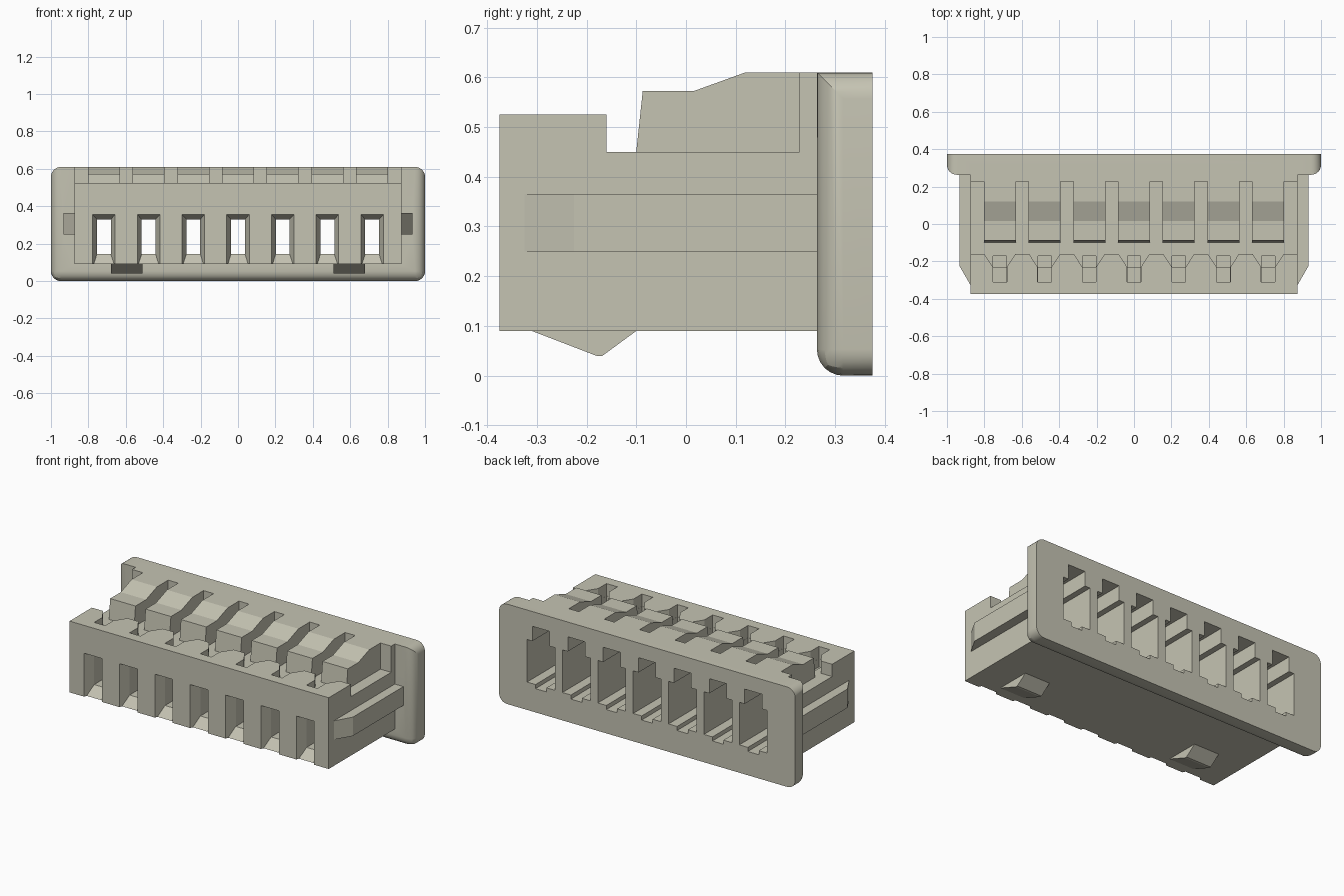
import bpy, bmesh, math

cube = bpy.data.objects.get("Cube")
if cube:
    bpy.data.objects.remove(cube, do_unlink=True)

PITCH = 0.239
CELLS = [(i - 3) * PITCH for i in range(7)]

mat = bpy.data.materials.new("warm grey plastic")
mat.use_nodes = True
COLOUR = (0.56, 0.55, 0.45, 1)
mat.diffuse_color = COLOUR
mat.node_tree.nodes["Principled BSDF"].inputs["Base Color"].default_value = COLOUR


def loft(bm, a, b):
    """Closed solid between two matching rings of points."""
    va, vb = [bm.verts.new(p) for p in a], [bm.verts.new(p) for p in b]
    bm.faces.new(va)
    bm.faces.new(vb[::-1])
    n = len(va)
    for i in range(n):
        j = (i + 1) % n
        bm.faces.new((va[j], va[i], vb[i], vb[j]))


def rect(y, x0, x1, z0, z1):
    return [(x0, y, z0), (x1, y, z0), (x1, y, z1), (x0, y, z1)]


def box(bm, x0, x1, y0, y1, z0, z1):
    loft(bm, rect(y0, x0, x1, z0, z1), rect(y1, x0, x1, z0, z1))


def side_profile(bm, points, x0, x1):
    loft(bm, [(x0, y, z) for y, z in points], [(x1, y, z) for y, z in points])


def plan_profile(bm, points, z0, z1):
    loft(bm, [(x, y, z0) for x, y in points], [(x, y, z1) for x, y in points])


def finish(bm, name):
    bmesh.ops.recalc_face_normals(bm, faces=bm.faces)
    mesh = bpy.data.meshes.new(name)
    bm.to_mesh(mesh)
    bm.free()
    obj = bpy.data.objects.new(name, mesh)
    bpy.context.collection.objects.link(obj)
    mesh.materials.append(mat)
    return obj


def combine(target, bm, operation):
    tool = finish(bm, "helper")
    tool.hide_render = True
    mod = target.modifiers.new("cut", 'BOOLEAN')
    mod.operation, mod.solver, mod.object = operation, 'EXACT', tool
    bpy.context.view_layer.objects.active = target
    bpy.ops.object.modifier_apply(modifier=mod.name)
    bpy.data.objects.remove(tool, do_unlink=True)


# Main body with stepped, ramped top
bm = bmesh.new()
side_profile(bm, [(-.375, .09), (.32, .09), (.32, .61), (.12, .61), (.015, .572),
                  (-.087, .572), (-.1, .45), (-.16, .45), (-.16, .525), (-.375, .525)],
             -.875, .875)
housing = finish(bm, "connector_housing")

# Rear flange, rounded on its corners and front rim except along the top
bm = bmesh.new()
box(bm, -1, 1, .263, .375, 0, .61)
rounded = []
for e in bm.edges:
    p, q = (v.co for v in e.verts)
    front = max(p.y, q.y) < .3
    top = min(p.z, q.z) > .5
    if abs(p.y - q.y) > .05 or (front and not top):
        rounded.append(e)
bmesh.ops.bevel(bm, geom=rounded, offset=.053, segments=6, profile=.5, affect='EDGES')
combine(housing, bm, 'UNION')

# Side guide ribs
bm = bmesh.new()
for s in (-1, 1):
    plan_profile(bm, [(s * .85, .3), (s * .933, .3), (s * .933, -.225),
                      (s * .875, -.325), (s * .85, -.325)], .25, .365)
combine(housing, bm, 'UNION')

# Slots that split the top into separate latches
bm = bmesh.new()
for i in range(8):
    x = (i - 3.5) * PITCH
    x0 = -.95 if i == 0 else x - .034
    x1 = .95 if i == 7 else x + .034
    box(bm, x0, x1, -.13, .228, .45, .7)
combine(housing, bm, 'DIFFERENCE')

# Funnel notches in the front ledge
bm = bmesh.new()
for x in CELLS:
    half = [(.085, -.12), (.085, -.157), (.037, -.23), (.037, -.31)]
    plan_profile(bm, [(x + a, y) for a, y in half] + [(x - a, y) for a, y in half[::-1]],
                 .45, .7)
combine(housing, bm, 'DIFFERENCE')

# Terminal cells, open at the back
bm = bmesh.new()
for x in CELLS:
    box(bm, x - .094, x + .094, -.23, .42, .17, .43)
combine(housing, bm, 'DIFFERENCE')

# Key slots above the cells
bm = bmesh.new()
for x in CELLS:
    box(bm, x - .058, x + .058, -.05, .42, .3, .52)
combine(housing, bm, 'DIFFERENCE')

# Floor grooves and front channels
bm = bmesh.new()
for x in CELLS:
    box(bm, x - .037, x + .037, -.33, .42, .145, .33)
combine(housing, bm, 'DIFFERENCE')

# Narrow slits from the ledge into the cells
bm = bmesh.new()
for x in CELLS:
    box(bm, x - .036, x + .036, -.309, -.17, .4, .49)
combine(housing, bm, 'DIFFERENCE')

# Flared front mouths, running out through the underside
bm = bmesh.new()
for x in CELLS:
    loft(bm, rect(-.385, x - .064, x + .064, .06, .359),
         rect(-.31, x - .037, x + .037, .145, .33))
combine(housing, bm, 'DIFFERENCE')

# Locking bumps underneath
bm = bmesh.new()
for s in (-1, 1):
    side_profile(bm, [(-.31, .09), (-.18, .04), (-.168, .04), (-.1, .09),
                      (-.12, .11), (-.29, .11)], s * .595 - .085, s * .595 + .085)
combine(housing, bm, 'UNION')

# Smooth only the rounded flange edges
bpy.ops.object.select_all(action='DESELECT')
housing.select_set(True)
bpy.context.view_layer.objects.active = housing
bpy.ops.object.shade_smooth_by_angle(angle=math.radians(17))
